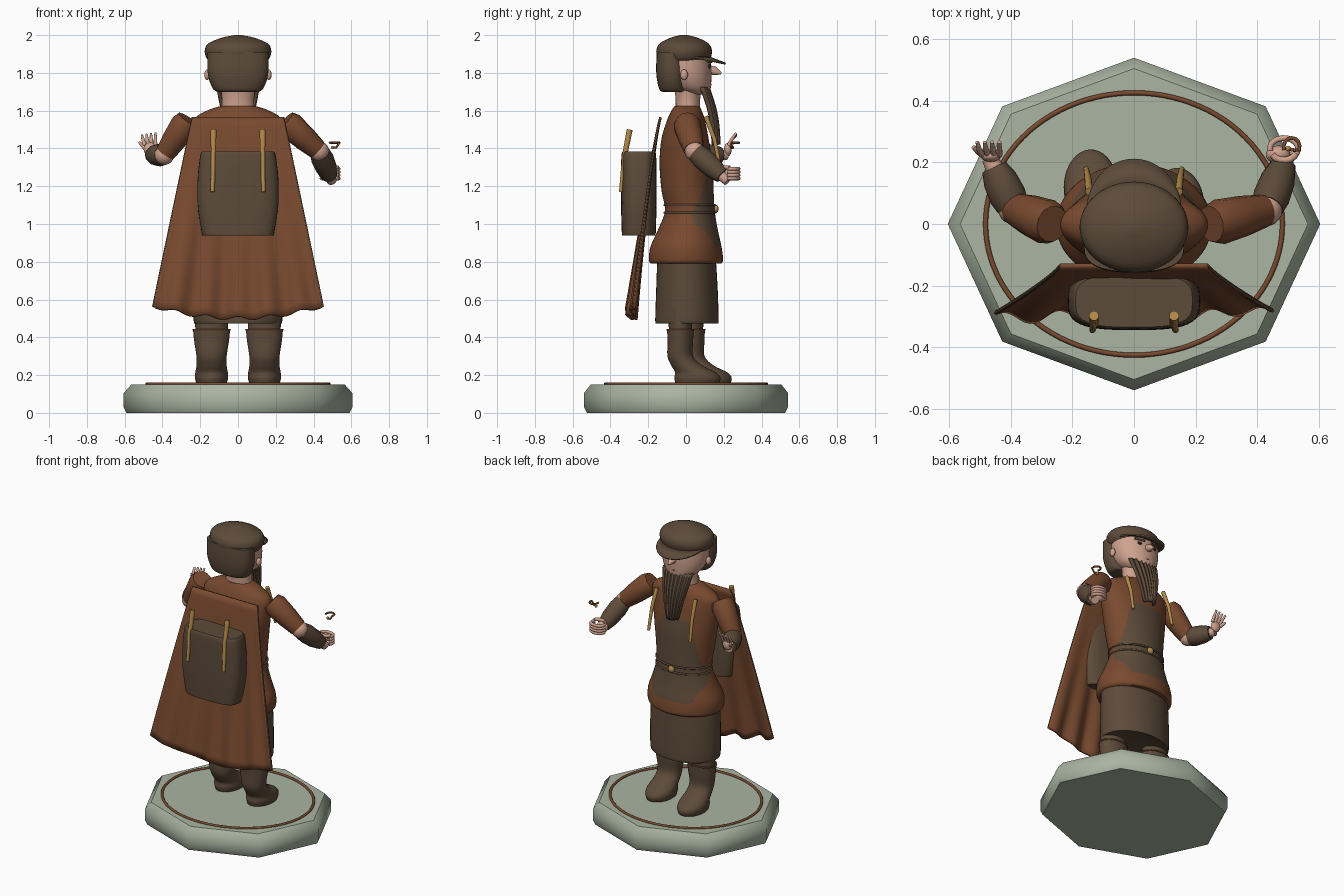
import bpy, bmesh, math
from mathutils import Vector

if "Cube" in bpy.data.objects:
    bpy.data.objects.remove(bpy.data.objects["Cube"])


def material(name, rgb):
    m = bpy.data.materials.new(name)
    m.use_nodes = True
    m.diffuse_color = (*rgb, 1)
    m.node_tree.nodes["Principled BSDF"].inputs["Base Color"].default_value = (*rgb, 1)
    return m


STONE = material("grey_green_stone", (0.40, 0.46, 0.36))
RUST = material("rust_cloth", (0.19, 0.068, 0.028))
DARK = material("dark_brown", (0.108, 0.070, 0.042))
SKIN = material("skin", (0.62, 0.36, 0.27))
GOLD = material("gold", (0.46, 0.26, 0.07))
BLACK = material("eye_black", (0.02, 0.015, 0.01))


def finish(name, mesh, mats, angle=45):
    for m in mats:
        mesh.materials.append(m)
    mesh.shade_smooth()
    mesh.set_sharp_from_angle(angle=math.radians(angle))
    ob = bpy.data.objects.new(name, mesh)
    bpy.context.collection.objects.link(ob)
    return ob


def from_bmesh(name, bm, mats, angle=45):
    bmesh.ops.recalc_face_normals(bm, faces=bm.faces)
    mesh = bpy.data.meshes.new(name)
    bm.to_mesh(mesh)
    bm.free()
    return finish(name, mesh, mats, angle)


def smooth_rows(rows, steps):
    """Catmull-Rom interpolation between profile rows."""
    out = []
    for i in range(len(rows) - 1):
        a, b, c, d = (rows[min(max(i + k, 0), len(rows) - 1)] for k in (-1, 0, 1, 2))
        for s in range(steps):
            t = s / steps
            out.append([q + t * ((r - p) / 2 + t * (p - 2.5 * q + 2 * r - w / 2
                        + t * (1.5 * (q - r) + (w - p) / 2)))
                        for p, q, r, w in zip(a, b, c, d)])
    return out + [rows[-1]]


def loft(name, rows, mats, x=0, y=0, power=1, steps=4, seg=40, rule=None, angle=45):
    """Stack of rounded rings; each row is z, centre y, half width, half depth."""
    bm = bmesh.new()
    rings = []
    for z, cy, rx, ry in (smooth_rows(rows, steps) if steps > 1 else rows):
        ring = []
        for i in range(seg):
            a = math.tau * i / seg
            c, s = math.cos(a), math.sin(a)
            ring.append(bm.verts.new((x + rx * math.copysign(abs(c) ** power, c),
                                      y + cy + ry * math.copysign(abs(s) ** power, s), z)))
        rings.append(ring)
    for lo, hi in zip(rings, rings[1:]):
        for i in range(seg):
            j = (i + 1) % seg
            bm.faces.new((lo[i], lo[j], hi[j], hi[i]))
    bm.faces.new(rings[0][::-1])
    bm.faces.new(rings[-1])
    if rule:
        for f in bm.faces:
            f.material_index = int(rule(f.calc_center_median()))
    return from_bmesh(name, bm, mats, angle)


def tube(name, points, radii, mat, cyclic=False):
    """Round tube along points, with one radius per point."""
    cu = bpy.data.curves.new(name, "CURVE")
    cu.dimensions = "3D"
    cu.bevel_depth = 1
    cu.bevel_resolution = 4
    cu.use_fill_caps = True
    sp = cu.splines.new("POLY")
    sp.points.add(len(points) - 1)
    sp.use_cyclic_u = cyclic
    for i, p in enumerate(points):
        sp.points[i].co = (*p, 1)
        sp.points[i].radius = radii[i] if isinstance(radii, (list, tuple)) else radii
    tmp = bpy.data.objects.new("temporary_path", cu)
    bpy.context.collection.objects.link(tmp)
    bpy.context.view_layer.update()
    mesh = bpy.data.meshes.new_from_object(tmp.evaluated_get(bpy.context.evaluated_depsgraph_get()))
    bpy.data.objects.remove(tmp)
    mesh.materials.clear()
    return finish(name, mesh, [mat])


def ball(name, centre, size, mat):
    bm = bmesh.new()
    bmesh.ops.create_uvsphere(bm, u_segments=20, v_segments=12, radius=1)
    for v in bm.verts:
        v.co = Vector(centre) + Vector(size) * v.co
    return from_bmesh(name, bm, [mat])


def arc(centre, rx, ry, a0, a1, n, z=0):
    return [(centre[0] + rx * math.cos(math.radians(a0 + (a1 - a0) * i / n)),
             centre[1] + ry * math.sin(math.radians(a0 + (a1 - a0) * i / n)),
             centre[2] + z) for i in range(n + 1)]


# Octagonal plinth with inlaid ring
loft("plinth", [(0, 0, .59, .525), (.03, 0, .605, .54), (.105, 0, .605, .54),
                (.15, 0, .565, .505)], [STONE], steps=1, seg=8, angle=50)
tube("plinth_ring", arc((0, 0, .153), .482, .426, 0, 356.25, 95), .008, RUST, True)

# Boots and trouser legs, the right one a step ahead
for side, sx, step in (("left", 1, 0), ("right", -1, .06)):
    loft(side + "_boot", [(.155, .06, .08, .115), (.185, .06, .088, .122), (.215, .05, .086, .108),
                          (.25, .005, .08, .083), (.30, -.03, .08, .068),
                          (.38, -.03, .092, .068), (.44, -.03, .098, .07)], [DARK], x=sx * .14, y=step)
    tube(side + "_boot_rim", arc((sx * .14, step - .03, .44), .097, .069, 0, 345, 23), .005, RUST, True)
    loft(side + "_trouser", [(.42, -.03, .085, .06), (.55, -.03, .09, .065)], [DARK],
         x=sx * .14, y=step, steps=1)

# Under-skirt
loft("skirt", [(.475, .005, .225, .163), (.49, .005, .235, .168), (.65, .005, .238, .163),
               (.82, .003, .235, .155)], [DARK])


# Tunic with dark front panel
def panel(p):
    half = .11 + (1.40 - p.z) * .22 if p.z > 1.0 else .2 - (1.0 - p.z) * .5
    return p.y > .03 and .88 < p.z < 1.4 and abs(p.x) < half


loft("tunic", [(.79, 0, .235, .185), (.81, 0, .25, .196), (.88, 0, .25, .188), (.97, .01, .215, .158),
               (1.07, .02, .185, .132), (1.18, .008, .195, .138), (1.32, 0, .215, .14),
               (1.45, -.005, .235, .125), (1.55, 0, .235, .10), (1.60, .003, .165, .08),
               (1.625, .005, .09, .065)], [RUST, DARK], steps=6, seg=72, rule=panel)
for k, z in enumerate((1.06, 1.10)):
    tube(f"belt_edge_{k}", arc((0, .02, z), .186, .133, 0, 354, 59), .006, DARK, True)
ball("belt_button", (0, .158, 1.08), (.022, .014, .022), GOLD)

# Cape with folds
bm = bmesh.new()
NU, NV = 64, 24


def cape_point(u, v):
    fold = .016 * v * v * math.cos(u * 17) + .012 * v * math.sin(u * 6)
    return ((.24 + .21 * v) * u, -.135 - .155 * v ** .85 - fold,
            1.565 - v * (1.065 - .065 * u * u) + .01 * v ** 4 * math.cos(u * 17))


grid = [[bm.verts.new(cape_point(2 * i / NU - 1, j / NV)) for i in range(NU + 1)] for j in range(NV + 1)]
for j in range(NV):
    for i in range(NU):
        bm.faces.new((grid[j][i], grid[j][i + 1], grid[j + 1][i + 1], grid[j + 1][i]))
cape = from_bmesh("cape", bm, [RUST])
mod = cape.modifiers.new("thickness", "SOLIDIFY")
mod.thickness = .014
mod.offset = 0
for side, sx in (("left", 1), ("right", -1)):
    tube(side + "_cape_trim", [cape_point(sx, j / NV) for j in range(NV + 1)], .005, DARK)

# Backpack with wooden bars, and front straps
loft("backpack", [(.94, -.25, .185, .088), (.955, -.25, .192, .09), (1.1, -.25, .214, .094),
                  (1.25, -.25, .213, .094), (1.36, -.25, .2, .092), (1.385, -.25, .19, .085)],
     [DARK], power=.62)
for side, sx in (("left", 1), ("right", -1)):
    tube(side + "_pack_bar", [(sx * .135, -.345, 1.17), (sx * .13, -.325, 1.36), (sx * .13, -.298, 1.50)],
         [.010, .014, .016], GOLD)
    tube(side + "_chest_strap", [(sx * .145, .105, 1.57), (sx * .15, .15, 1.45), (sx * .155, .178, 1.31)],
         [.013, .011, .009], GOLD)

# Neck, head, ears, face
loft("neck", [(1.59, .01, .09, .065), (1.66, .01, .085, .065), (1.74, .01, .095, .075)], [SKIN])
loft("head", [(1.685, .055, .05, .05), (1.695, .05, .085, .075), (1.73, .025, .125, .107),
              (1.80, .005, .152, .13), (1.90, 0, .155, .13)], [SKIN])
loft("hair", [(1.70, -.065, .10, .06), (1.71, -.07, .128, .07), (1.76, -.075, .152, .078),
              (1.82, -.078, .162, .08), (1.91, -.078, .162, .077)], [DARK], power=.8)
tube("nose", [(0, .11, 1.825), (0, .15, 1.81), (0, .187, 1.797)], [.018, .024, .006], SKIN)
tube("mouth", [(-.04, .118, 1.742), (0, .13, 1.738), (.04, .118, 1.742)], .006, RUST)
for side, sx in (("left", 1), ("right", -1)):
    ball(side + "_ear", (sx * .163, -.01, 1.79), (.015, .02, .028), SKIN)
    ball(side + "_eye", (sx * .055, .121, 1.835), (.016, .01, .012), BLACK)
    tube(side + "_brow", [(sx * .025, .134, 1.858), (sx * .09, .115, 1.862)], .007, DARK)

# Cap and brim
loft("cap", [(1.865, -.01, .155, .135), (1.885, -.01, .17, .143), (1.92, -.01, .176, .147),
             (1.955, -.01, .158, .13), (1.985, -.01, .09, .075), (2.0, -.01, .02, .02)], [DARK])
bm = bmesh.new()
cols = []
for i in range(25):
    a = math.pi * i / 24
    c, s = math.cos(a), math.sin(a)
    cols.append([bm.verts.new((.15 * c, .04 + .08 * s, 1.888)),
                 bm.verts.new((.155 * c, .04 + .172 * s, 1.888 - .035 * s))])
for p, q in zip(cols, cols[1:]):
    bm.faces.new((p[0], q[0], q[1], p[1]))
brim = from_bmesh("cap_brim", bm, [DARK])
brim.modifiers.new("thickness", "SOLIDIFY").thickness = .01

# Fan beard with pleats
bm = bmesh.new()
rows = []
for z, y, half in smooth_rows([(1.725, .118, .115), (1.62, .152, .095), (1.52, .17, .07), (1.42, .176, .045)], 3):
    rows.append([bm.verts.new((half * (i / 8 - 1), y + (.008 if i % 2 else 0)
                               - .035 * (i / 8 - 1) ** 2, z)) for i in range(17)])
for lo, hi in zip(rows, rows[1:]):
    for i in range(16):
        bm.faces.new((lo[i], lo[i + 1], hi[i + 1], hi[i]))
beard = from_bmesh("beard", bm, [DARK], 20)
beard.modifiers.new("thickness", "SOLIDIFY").thickness = .016

# Arms: sleeve, bare elbow, cuff
ARMS = {"left": ((.25, 0, 1.545), (.43, .045, 1.385), (.485, .19, 1.255)),
        "right": ((-.265, 0, 1.555), (-.39, .05, 1.365), (-.455, .185, 1.365))}
for side, pts in ARMS.items():
    sh, el, wr = (Vector(p) for p in pts)
    tube(side + "_sleeve", [sh, sh.lerp(el, .15), sh.lerp(el, .6), sh.lerp(el, .95)],
         [.06, .074, .066, .054], RUST)
    ball(side + "_elbow", el, (.052, .052, .052), SKIN)
    tube(side + "_cuff", [el.lerp(wr, .06), el.lerp(wr, .3), el.lerp(wr, .7), wr], [.053, .06, .056, .042], DARK)
    tube(side + "_wrist", [wr.lerp(el, .1), wr + (wr - el) * .22], [.03, .026], SKIN)

# Left hand: curled fingers holding a small hook
ball("left_palm", (.468, .225, 1.265), (.04, .03, .036), SKIN)
for k in range(4):
    tube(f"left_finger_{k}", arc((.487, .245, 1.292), .046, .034, 190, -40, 12, -.017 * k), .0095, SKIN)
tube("left_thumb", arc((.487, .235, 1.30), .04, .028, 200, 350, 6), .011, SKIN)
tube("hook", [(x, y, z + .15) for x, y, z in arc((.512, .25, 1.28), .026, .03, 200, -20, 8)]
     + [(.52, .24, 1.405), (.495, .245, 1.405)], .006, RUST)
ball("hook_bead", (.50, .245, 1.405), (.009, .009, .009), GOLD)

# Right hand: open and raised
ball("right_palm", (-.465, .222, 1.395), (.034, .02, .036), SKIN)
for k in range(4):
    x = -.437 - .019 * k
    tube(f"right_finger_{k}", [(x, .225, 1.415), (x - .003 * k, .242, 1.448), (x - .005 * k, .266, 1.482 - .004 * k)],
         [.010, .009, .006], SKIN)
tube("right_thumb", [(-.48, .22, 1.39), (-.505, .235, 1.415), (-.522, .25, 1.432)], [.013, .011, .007], SKIN)
